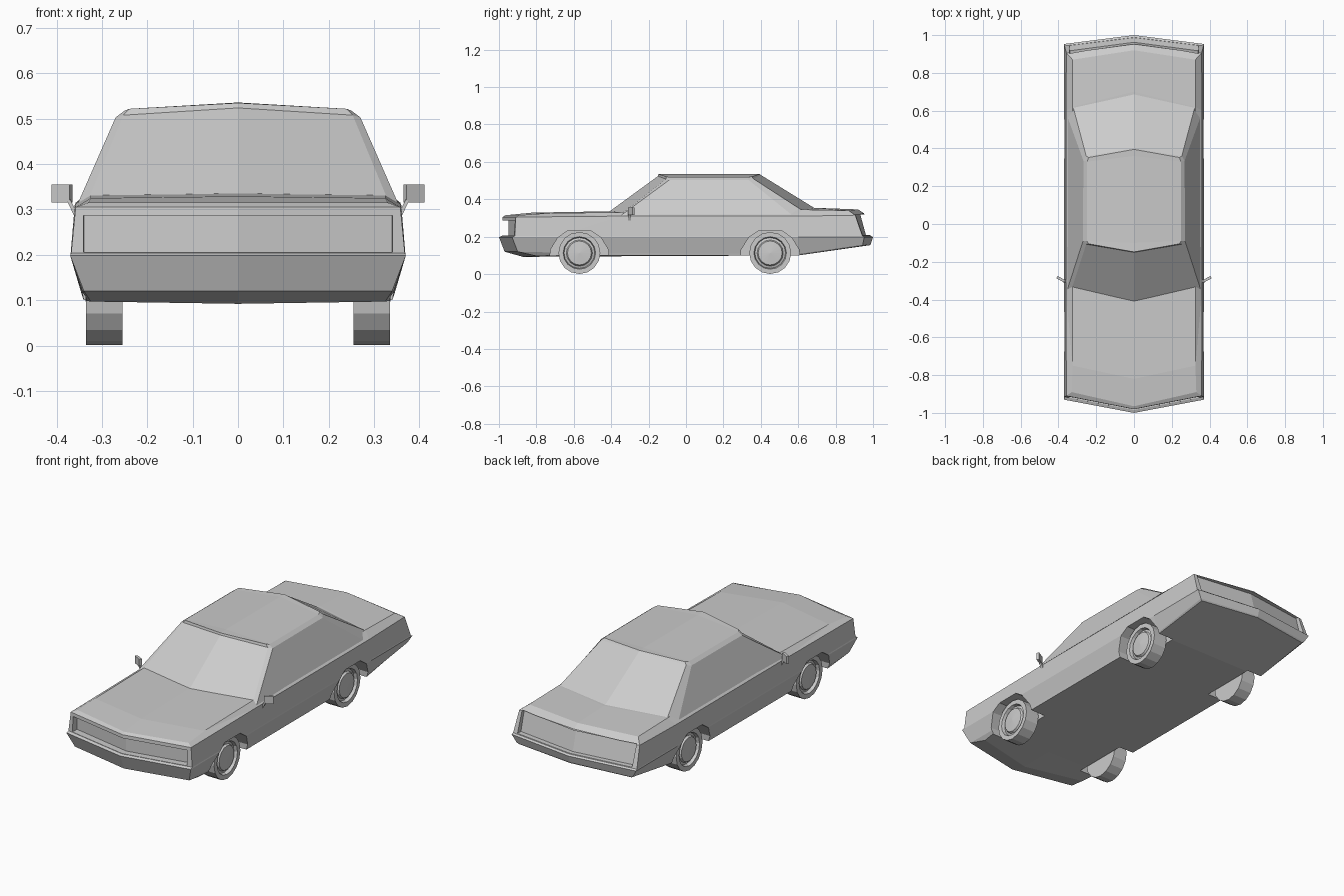
import bpy, bmesh, math
from mathutils import Matrix, Vector

if "Cube" in bpy.data.objects:
    bpy.data.objects.remove(bpy.data.objects["Cube"])


def make(name, bm):
    bmesh.ops.remove_doubles(bm, verts=bm.verts, dist=1e-5)
    bmesh.ops.recalc_face_normals(bm, faces=bm.faces)
    me = bpy.data.meshes.new(name)
    bm.to_mesh(me)
    bm.free()
    ob = bpy.data.objects.new(name, me)
    bpy.context.collection.objects.link(ob)
    return ob


def stack(name, loops, bottom=None, top=None):
    """Loft half outlines (front centre -> side -> rear centre), mirrored in x.
    bottom / top are optional centreline points that crease the caps."""
    bm = bmesh.new()
    for s in (1, -1):
        def face(pts):
            bm.faces.new([bm.verts.new((p[0] * s, p[1], p[2])) for p in pts])
        for a, b in zip(loops, loops[1:]):
            for i in range(len(a) - 1):
                face((a[i], a[i + 1], b[i + 1], b[i]))
        for loop, mid in ((loops[0], bottom), (loops[-1], top)):
            if mid:
                c = [loop[0]] + mid + [loop[-1]]
                face((c[0], loop[1], loop[2], c[1]))
                face((c[1], loop[2], loop[3], c[2]))
                face((c[2], loop[3], loop[4], c[3]))
            else:
                face(loop)
    return make(name, bm)


def cut(target, cutter):
    m = target.modifiers.new("cut", 'BOOLEAN')
    m.object, m.operation, m.solver = cutter, 'DIFFERENCE', 'EXACT'
    bpy.context.view_layer.objects.active = target
    bpy.ops.object.modifier_apply(modifier=m.name)
    bpy.data.objects.remove(cutter)


def prism_x(name, outline, x0, x1):
    bm = bmesh.new()
    f = bm.faces.new([bm.verts.new((x0, y, z)) for y, z in outline])
    r = bmesh.ops.extrude_face_region(bm, geom=[f])
    bmesh.ops.translate(bm, vec=(x1 - x0, 0, 0),
                        verts=[v for v in r['geom'] if isinstance(v, bmesh.types.BMVert)])
    return make(name, bm)


# Lower body: underside, bumper, belt line, shoulder, deck
body = stack("body", [
    [(0, -.87, .092), (.325, -.80, .097), (.34, -.68, .10), (.34, .60, .10), (.335, .94, .15), (0, .985, .155)],
    [(0, -.97, .12), (.34, -.90, .12), (.343, -.68, .115), (.343, .60, .107), (.345, .945, .157), (0, .988, .162)],
    [(0, -1, .198), (.37, -.93, .198), (.37, -.68, .198), (.37, .60, .198), (.37, .953, .198), (0, 1, .198)],
    [(0, -.985, .204), (.368, -.915, .204), (.369, -.68, .204), (.369, .60, .204), (.368, .943, .204), (0, .988, .204)],
    [(0, -.98, .305), (.358, -.91, .305), (.36, -.36, .31), (.36, .60, .31), (.358, .905, .315), (0, .952, .325)],
    [(0, -.965, .315), (.33, -.89, .315), (.325, -.75, .325), (.325, .62, .345), (.325, .87, .34), (0, .92, .346)],
], bottom=[(0, -.68, .094), (0, .60, .10)], top=[(0, -.82, .329), (0, .70, .354)])

# Front grille and tail panel recesses
cut(body, stack("grille_cutter", [
    [(0, -1.1, z), (.345, -1.1, z), (.34, -.882, z), (0, -.95, z)] for z in (.206, .287)]))
cut(body, stack("tail_cutter", [
    [(0, y, z), (.34, y - .045, z), (.345, 1.1, z), (0, 1.1, z)]
    for y, z in ((.962, .208), (.932, .318))]))

# Wheel arches
ARCH = [(-.16, 0), (-.155, .13), (-.115, .195), (-.065, .23),
        (.065, .23), (.115, .195), (.155, .13), (.16, 0)]
AXLES = {"front": -.57, "rear": .45}
for yc in AXLES.values():
    for s in (1, -1):
        cut(body, prism_x("arch_cutter", [(y + yc, z) for y, z in ARCH], s * .25, s * .5))

# Cabin with windscreen, pillars and roof
stack("cabin", [
    [(0, -.43, .32), (.335, -.36, .31), (.357, -.36, .305), (.357, .58, .305), (.325, .63, .335), (0, .70, .345)],
    [(0, -.15, .524), (.253, -.107, .508), (.27, -.09, .503), (.268, .335, .503), (.253, .36, .51), (0, .40, .53)],
    [(0, -.148, .535), (.24, -.105, .522), (.25, -.09, .518), (.248, .33, .518), (.24, .352, .522), (0, .395, .535)],
], top=[(0, -.10, .536), (0, .36, .536)])

# Wheels: lathed tyre and dished rim, 16 sides
WHEEL = [(0, .255), (.112, .255), (.112, .335), (.087, .335),
         (.082, .318), (.070, .322), (.064, .332), (0, .337)]
for end, yc in AXLES.items():
    for side, s in (("right", 1), ("left", -1)):
        bm = bmesh.new()
        vs = [bm.verts.new((x * s, yc, .113 + r)) for r, x in WHEEL]
        es = [bm.edges.new(p) for p in zip(vs, vs[1:])]
        bmesh.ops.spin(bm, geom=vs + es, cent=(0, yc, .113), axis=(1, 0, 0),
                       angle=math.tau, steps=16)
        make(f"{end}_{side}_wheel", bm)


# Door mirrors: angled housing on a slanted stalk
def box(bm, centre, size, rot):
    m = Matrix.LocRotScale(Vector(centre), rot.to_quaternion(), Vector(size))
    bmesh.ops.create_cube(bm, size=1, matrix=m)


for side, s in (("right", 1), ("left", -1)):
    bm = bmesh.new()
    box(bm, (.388 * s, -.292, .335), (.046, .014, .040), Matrix.Rotation(.5 * s, 3, 'Z'))
    box(bm, (.366 * s, -.302, .305), (.008, .014, .034), Matrix.Rotation(.45 * s, 3, 'Y'))
    make(f"{side}_mirror", bm)
